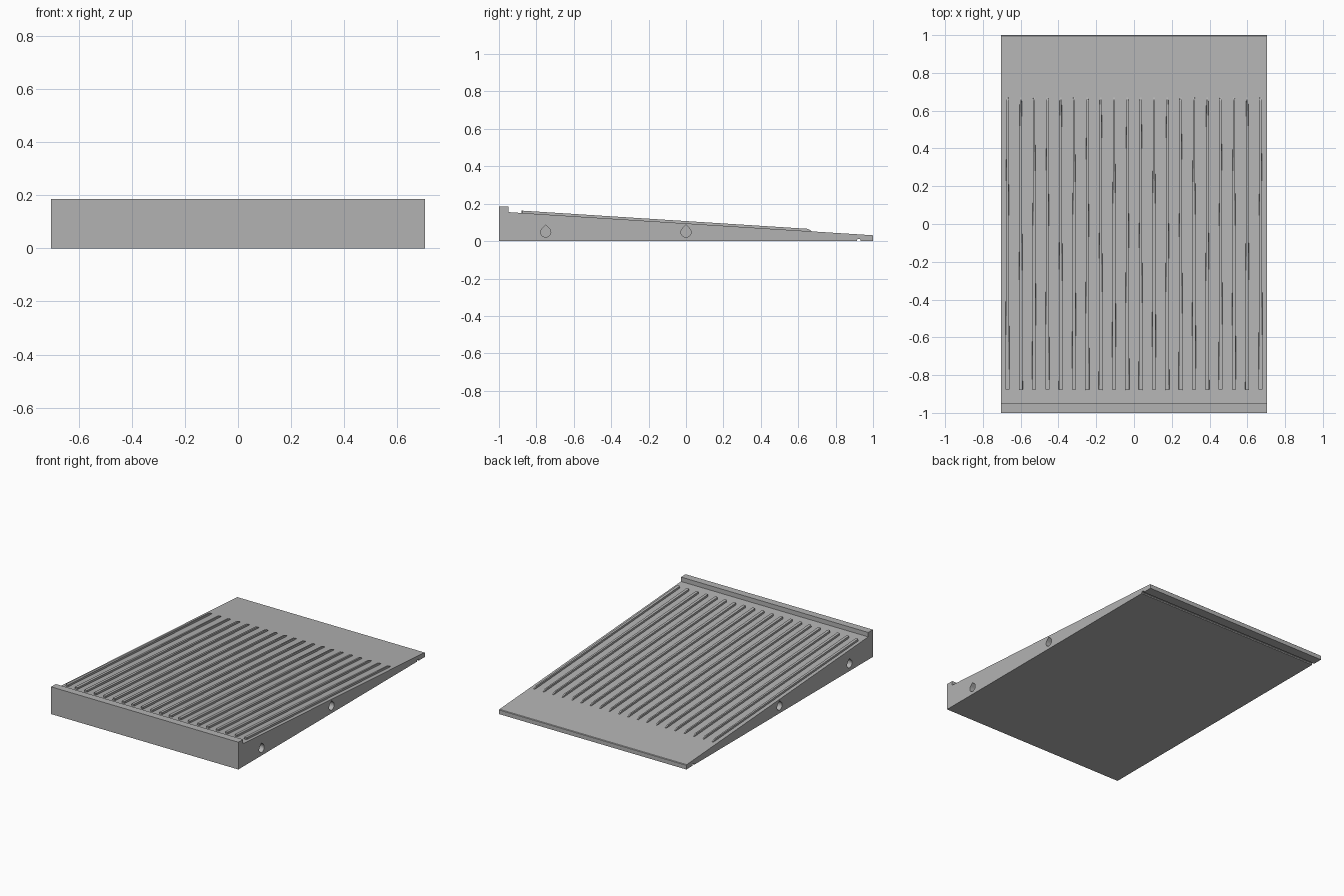
import bpy, bmesh, math

if "Cube" in bpy.data.objects:
    bpy.data.objects.remove(bpy.data.objects["Cube"])

grey = bpy.data.materials.new("light_grey")
grey.diffuse_color = (0.45, 0.45, 0.45, 1)
grey.use_nodes = True
grey.node_tree.nodes["Principled BSDF"].inputs["Base Color"].default_value = grey.diffuse_color

W = 0.703          # half width of the tray
SLOPE = -0.0635    # fall of the deck per unit of y


def deck_z(y):
    return 0.155 + SLOPE * (y + 0.95)


def finish(name, bm):
    bmesh.ops.recalc_face_normals(bm, faces=bm.faces)
    mesh = bpy.data.meshes.new(name)
    bm.to_mesh(mesh)
    bm.free()
    mesh.materials.append(grey)
    obj = bpy.data.objects.new(name, mesh)
    bpy.context.collection.objects.link(obj)
    return obj


def extrude_yz(name, profile, x0, x1):
    """Prism along x from a (y, z) outline."""
    bm = bmesh.new()
    face = bm.faces.new([bm.verts.new((x0, y, z)) for y, z in profile])
    res = bmesh.ops.extrude_face_region(bm, geom=[face])
    verts = [g for g in res["geom"] if isinstance(g, bmesh.types.BMVert)]
    bmesh.ops.translate(bm, verts=verts, vec=(x1 - x0, 0, 0))
    return finish(name, bm)


# Sloping tray with a front lip and a narrow groove under the back edge
body = extrude_yz("sloped_tray", [
    (-1, 0), (0.914, 0), (0.914, 0.008), (0.919, 0.012), (0.929, 0.012),
    (0.934, 0.008), (0.934, 0), (1, 0), (1, 0.028), (0.996, deck_z(0.996)),
    (-0.95, deck_z(-0.95)), (-0.95, 0.185), (-1, 0.185)], -W, W)

# Teardrop pin sockets in both sides
R = 0.027
arc = [math.radians(135 + 270 * i / 18) for i in range(19)]
for side in (-1, 1):
    for y in (-0.75, 0):
        drop = [(y + R * math.cos(a), 0.048 + R * math.sin(a)) for a in arc]
        drop.append((y, 0.048 + R * math.sqrt(2)))
        cutter = extrude_yz("socket_cutter", drop, side * (W - 0.1), side * (W + 0.05))
        cutter.hide_render = True
        cutter.hide_set(True)
        mod = body.modifiers.new("socket", 'BOOLEAN')
        mod.operation = 'DIFFERENCE'
        mod.solver = 'EXACT'
        mod.object = cutter

# Twenty raised ribs, tapering towards the back, with a sloped back tip
Y0, Y1, TIP, RISE, SINK = -0.88, 0.67, 0.65, 0.0125, 0.006
for i in range(20):
    x = -0.67 + i * 1.34 / 19
    bm = bmesh.new()
    outline = [(-0.007, Y0), (0.007, Y0), (0.011, Y0 + 0.005), (0.0055, TIP),
               (0.0045, Y1), (-0.0045, Y1), (-0.0055, TIP), (-0.011, Y0 + 0.005)]
    low = [bm.verts.new((x + dx, y, deck_z(y) - SINK)) for dx, y in outline]
    top = [bm.verts.new((x + dx * 0.9, y, deck_z(y) + (0.003 if y == Y1 else RISE)))
           for dx, y in outline]
    n = len(outline)
    for k in range(n):
        j = (k + 1) % n
        bm.faces.new((low[k], low[j], top[j], top[k]))
    bm.faces.new(low[::-1])
    # Top is split into the long flat and the sloped tip
    bm.faces.new((top[0], top[1], top[2], top[3], top[6], top[7]))
    bm.faces.new((top[3], top[4], top[5], top[6]))
    finish("rib", bm)
